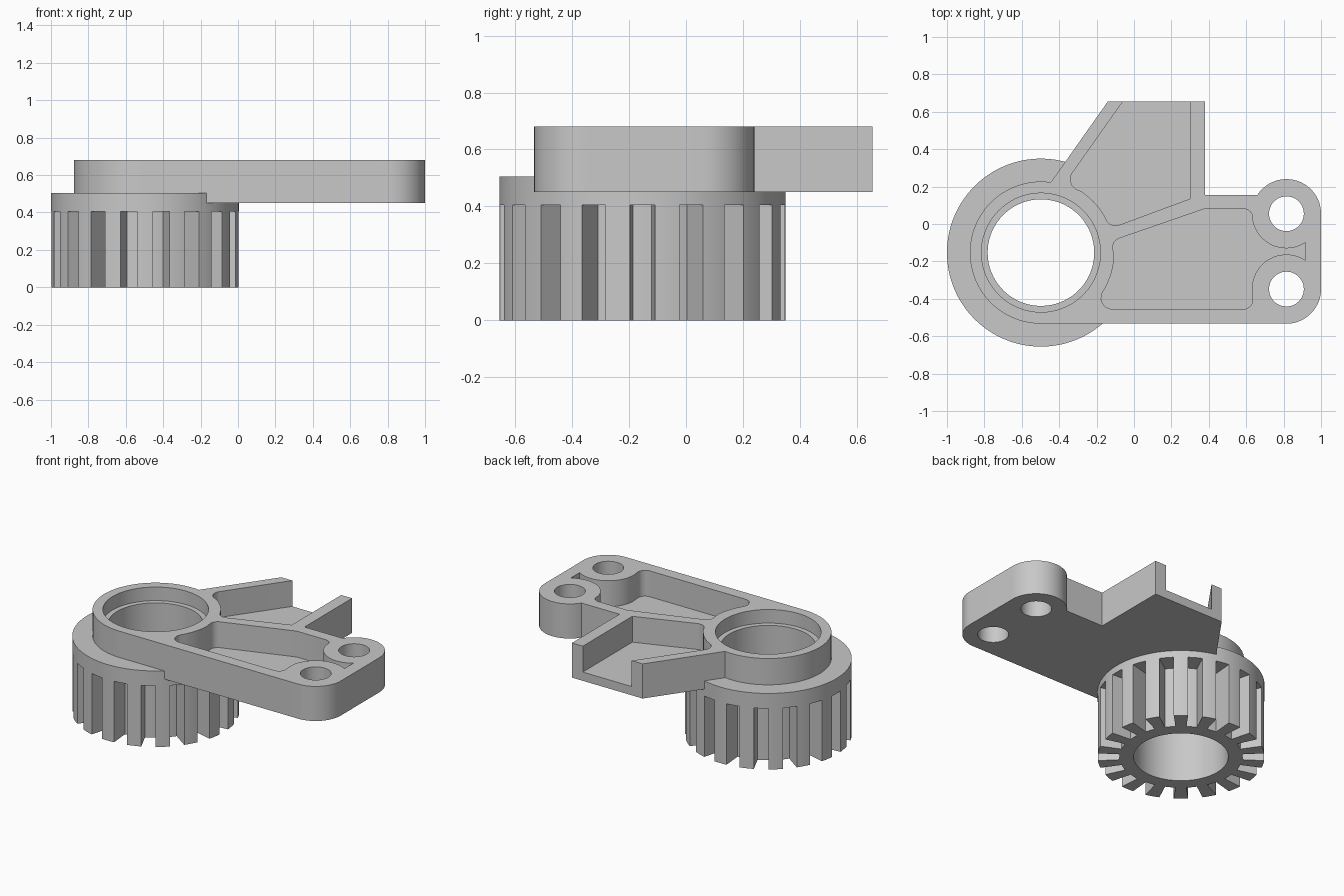
import bpy, bmesh
from math import sin, cos, tan, radians
from mathutils import Vector

if "Cube" in bpy.data.objects:
    bpy.data.objects.remove(bpy.data.objects["Cube"])

HUB, HUB_R = (-0.4975, -0.153), 0.5025
BOSSES = [(0.815, -0.348), (0.815, 0.055)]
BORE, BOSS_R = 0.285, 0.185
FLANGE_TOP, ARM_BOTTOM, ARM_TOP, FLOOR = 0.505, 0.45, 0.68, 0.508

grey = bpy.data.materials.new("plain grey")
grey.use_nodes = True
grey.diffuse_color = (0.58, 0.58, 0.58, 1)
grey.node_tree.nodes["Principled BSDF"].inputs["Base Color"].default_value = grey.diffuse_color


def arc(centre, r, a, b, n=24):
    """Points along an arc from angle a to b in degrees."""
    angles = [radians(a + (b - a) * i / n) for i in range(n + 1)]
    return [(centre[0] + r * cos(t), centre[1] + r * sin(t)) for t in angles]


def circle(centre, r, n=72):
    return arc(centre, r, 1, 361, n)[:-1]


def fillet(points, n=8):
    """Round every point that carries a radius as its third value."""
    out = []
    for i, p in enumerate(points):
        if len(p) == 2:
            out.append(p)
            continue
        v, r = Vector(p[:2]), p[2]
        u = (Vector(points[i - 1][:2]) - v).normalized()
        w = (Vector(points[(i + 1) % len(points)][:2]) - v).normalized()
        half = u.angle(w) / 2
        mid = v + (u + w).normalized() * r / sin(half)
        start, end = v + u * r / tan(half), v + w * r / tan(half)
        for k in range(n + 1):
            spoke = (start.lerp(end, k / n) - mid).normalized()
            out.append(tuple(mid + spoke * r))
    return out


def prism(name, outlines, z0, z1):
    """Extrude one or more closed outlines into a single object."""
    bm = bmesh.new()
    for pts in outlines:
        face = bm.faces.new([bm.verts.new((x, y, z0)) for x, y in pts])
        top = bmesh.ops.extrude_face_region(bm, geom=[face])["geom"]
        verts = [g for g in top if isinstance(g, bmesh.types.BMVert)]
        bmesh.ops.translate(bm, verts=verts, vec=(0, 0, z1 - z0))
    bmesh.ops.recalc_face_normals(bm, faces=bm.faces)
    mesh = bpy.data.meshes.new(name)
    bm.to_mesh(mesh)
    bm.free()
    mesh.materials.append(grey)
    obj = bpy.data.objects.new(name, mesh)
    bpy.context.collection.objects.link(obj)
    return obj


def cut(obj, outlines, z0, z1):
    """Subtract extruded outlines from an object."""
    cutter = prism("cutter", outlines, z0, z1)
    cutter.hide_render = True
    mod = obj.modifiers.new("cut", 'BOOLEAN')
    mod.operation, mod.solver, mod.object = 'DIFFERENCE', 'EXACT', cutter
    bpy.context.view_layer.objects.active = obj
    bpy.ops.object.modifier_apply(modifier=mod.name)
    bpy.data.objects.remove(cutter)


def finish(obj):
    bpy.ops.object.select_all(action='DESELECT')
    obj.select_set(True)
    bpy.context.view_layer.objects.active = obj
    bpy.ops.object.shade_smooth_by_angle(angle=radians(25))


# Toothed hub with a plain flange on top
gear = prism("toothed_hub", [circle(HUB, HUB_R, 144)], 0, FLANGE_TOP)
slots = [arc(HUB, 0.37, a - 5, a + 5, 4) + arc(HUB, 0.6, a + 5, a - 5, 4)
         for a in range(0, 360, 20)]
cut(gear, slots, -0.1, 0.405)
cut(gear, [circle(HUB, BORE)], -0.1, 1)
finish(gear)

# Arm: ring, two screw bosses and a square tab at the back
outline = (arc(HUB, 0.38, 82, 270, 48)
           + arc(BOSSES[0], BOSS_R, 270, 360)
           + arc(BOSSES[1], BOSS_R, 0, 147, 32)
           + [(0.38, 0.155), (0.38, 0.655), (-0.14, 0.655)])
arm = prism("arm", [outline], ARM_BOTTOM, ARM_TOP)

# Back pocket, open at the end of the tab
back_pocket = fillet([(0.3, 0.8), (0.043, 0.8), (-0.372, 0.213, 0.06)]
                     + arc(HUB, 0.392, 57, 31, 10)
                     + [(-0.125, -0.022, 0.055), (0.3, 0.135)])

# Front pocket, wrapping around the screw bosses
front_pocket = fillet(arc(HUB, 0.392, -4, -28, 10)
                      + [(-0.22, -0.455, 0.06), (0.64, -0.455, 0.05)]
                      + arc(BOSSES[0], BOSS_R, 188, 56.5)
                      + arc(BOSSES[1], BOSS_R, 303.5, 190)
                      + [(0.64, 0.08, 0.045), (0.375, 0.08), (-0.118, -0.09, 0.05)])
cut(arm, [back_pocket, front_pocket], FLOOR, 1)

# Through holes and the shallow seat in the ring
cut(arm, [circle(HUB, BORE)] + [circle(b, 0.093, 48) for b in BOSSES], 0, 1)
cut(arm, [circle(HUB, 0.318)], 0.59, 1)
finish(arm)
